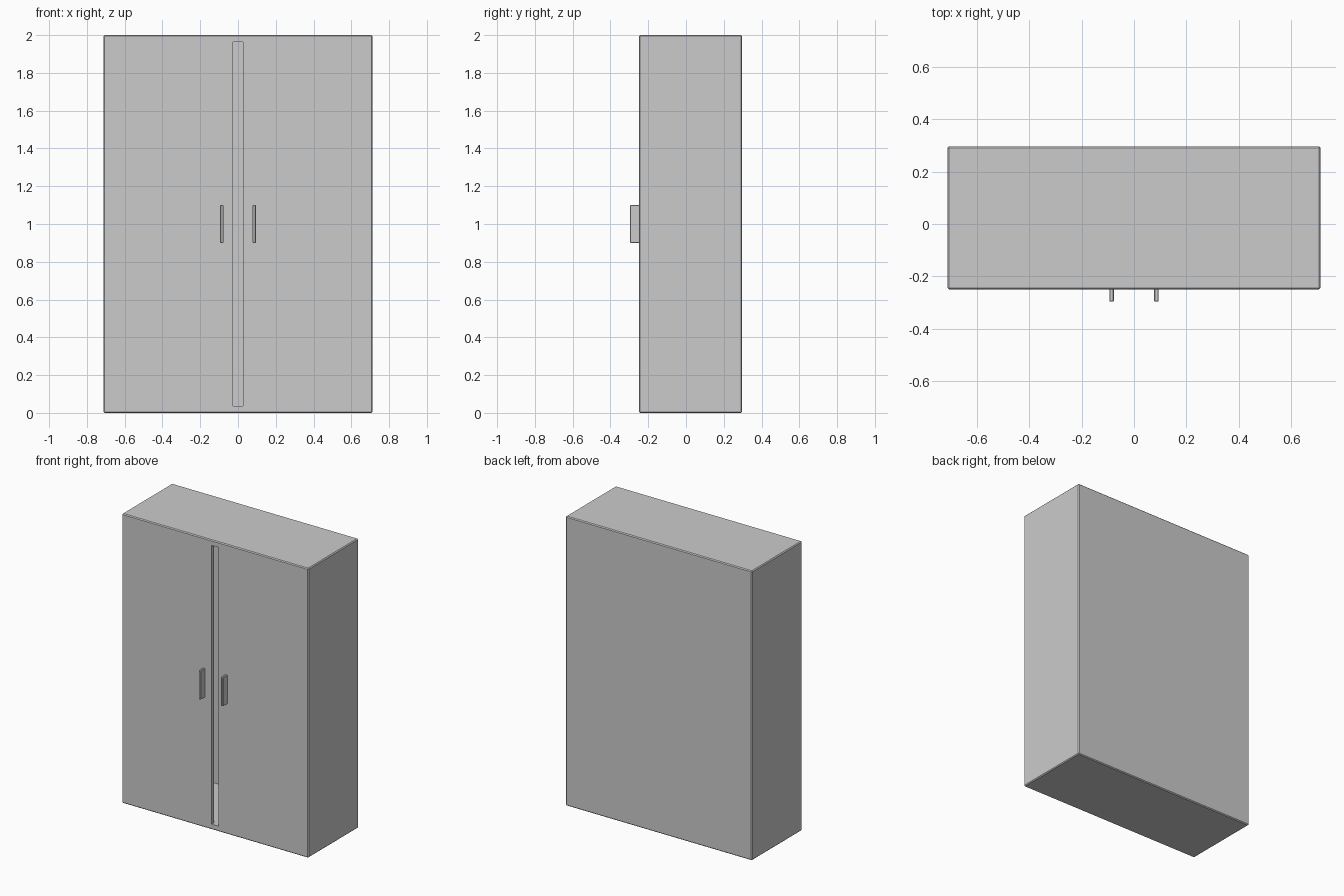
import bpy, bmesh
from mathutils import Vector

if "Cube" in bpy.data.objects:
    bpy.data.objects.remove(bpy.data.objects["Cube"])

W, FRONT, BACK, H = 0.7125, -0.25, 0.297, 2.0
WALL, DOOR, GAP = 0.037, 0.025, 0.026


def box(name, lo, hi, bevel=0.0, segments=1):
    """Box between two corners, with optional softened edges."""
    lo, hi = Vector(lo), Vector(hi)
    bm = bmesh.new()
    bmesh.ops.create_cube(bm, size=1)
    bmesh.ops.scale(bm, vec=hi - lo, verts=bm.verts)
    bmesh.ops.translate(bm, vec=(lo + hi) / 2, verts=bm.verts)
    if bevel:
        bmesh.ops.bevel(bm, geom=bm.edges[:], offset=bevel, segments=segments,
                        profile=0.5, affect='EDGES')
    mesh = bpy.data.meshes.new(name)
    bm.to_mesh(mesh)
    bm.free()
    obj = bpy.data.objects.new(name, mesh)
    bpy.context.collection.objects.link(obj)
    return obj


def cut(target, cutter):
    """Subtract a box and remove it afterwards."""
    mod = target.modifiers.new("cut", 'BOOLEAN')
    mod.operation = 'DIFFERENCE'
    mod.solver = 'EXACT'
    mod.object = cutter
    cutter.hide_render = True
    bpy.context.view_layer.objects.active = target
    bpy.ops.object.modifier_apply(modifier=mod.name)
    bpy.data.objects.remove(cutter)


# Hollow cabinet with flush doors
cabinet = box("cabinet_body", (-W, FRONT, 0), (W, BACK, H), 0.006)
cut(cabinet, box("cavity", (-W + WALL, FRONT + DOOR, WALL),
                 (W - WALL, BACK - WALL, H - WALL)))

# Open gap between the two doors
cut(cabinet, box("door_gap", (-GAP, FRONT - 0.1, WALL),
                 (GAP, FRONT + 0.1, H - WALL)))

# Upright door handles, one on each side of the gap
for side, label in ((-1, "left"), (1, "right")):
    x = side * 0.0855
    box(label + "_handle", (x - 0.0085, -0.297, 0.90),
        (x + 0.0085, FRONT + 0.005, 1.10), 0.003)
